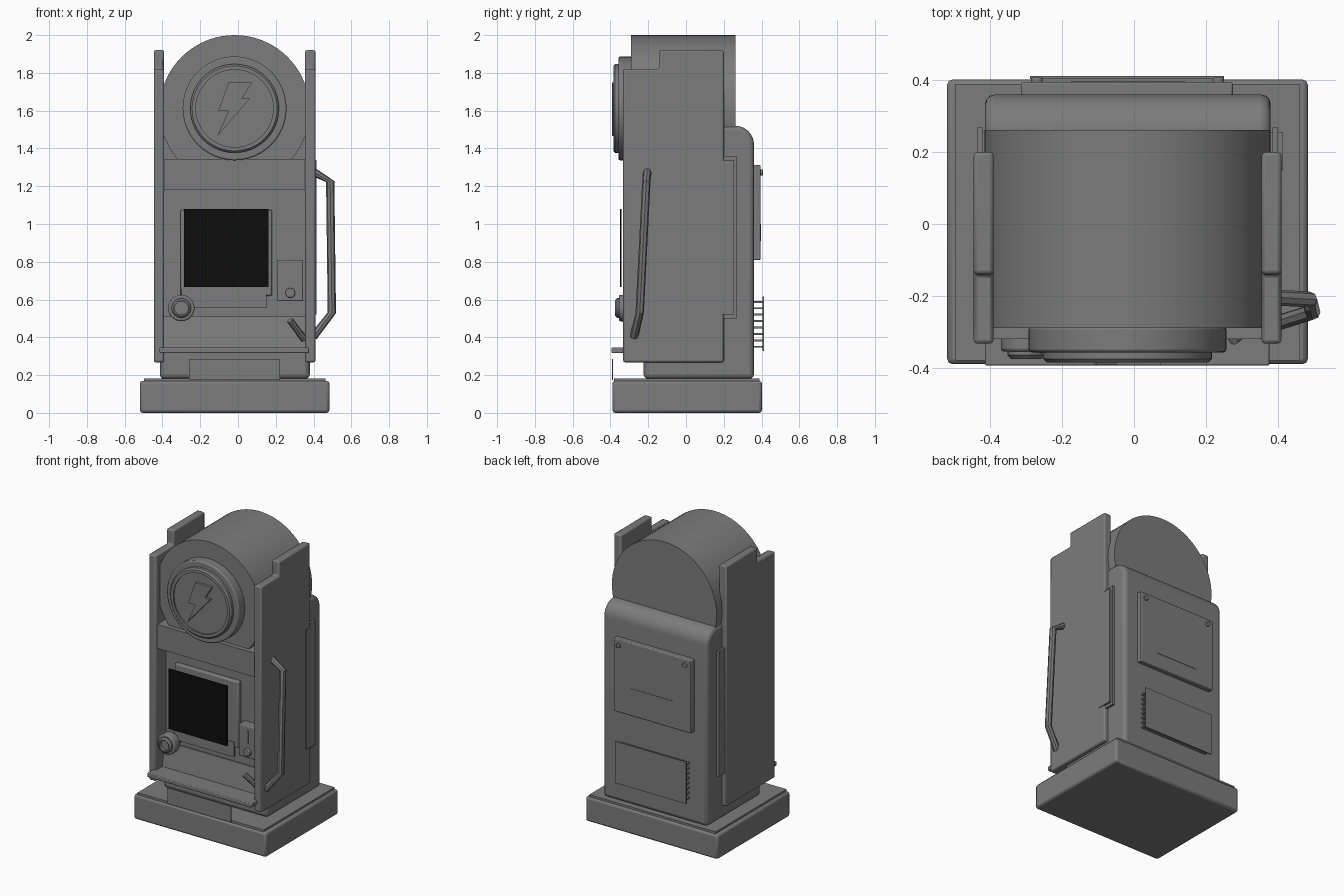
import bpy, bmesh, math
from mathutils import Vector

if "Cube" in bpy.data.objects:
    bpy.data.objects.remove(bpy.data.objects["Cube"])

CX = -0.018  # centre line of the cabinet


def material(name, rgb):
    m = bpy.data.materials.new(name)
    m.diffuse_color = (*rgb, 1)
    m.use_nodes = True
    m.node_tree.nodes["Principled BSDF"].inputs["Base Color"].default_value = m.diffuse_color
    return m


GREY = material("grey metal", (0.2, 0.2, 0.2))
BLACK = material("black glass", (0.004, 0.004, 0.004))


def finish(name, bm, mat=GREY, bevel=0, segs=2):
    bmesh.ops.recalc_face_normals(bm, faces=bm.faces)
    me = bpy.data.meshes.new(name)
    bm.to_mesh(me)
    bm.free()
    ob = bpy.data.objects.new(name, me)
    bpy.context.collection.objects.link(ob)
    me.materials.append(mat)
    bpy.ops.object.select_all(action='DESELECT')
    ob.select_set(True)
    bpy.context.view_layer.objects.active = ob
    if bevel:
        mod = ob.modifiers.new("bevel", 'BEVEL')
        mod.width, mod.segments = bevel, segs
        mod.limit_method = 'ANGLE'
        mod.angle_limit = math.radians(40)
    bpy.ops.object.shade_smooth_by_angle(angle=math.radians(35))
    return ob


def box(name, x, y, z, mat=GREY, bevel=0):
    bm = bmesh.new()
    bmesh.ops.create_cube(bm, size=1)
    for v in bm.verts:
        v.co = [(a + b) / 2 + c * (b - a) for (a, b), c in zip((x, y, z), v.co)]
    return finish(name, bm, mat, bevel)


def prism(name, pts, a, b, axis, bevel=0, segs=2):
    """Extrude a profile from a to b: (y, z) points along x, or (x, z) points along y."""
    bm = bmesh.new()
    place = (lambda p, t: (t, *p)) if axis == 'x' else (lambda p, t: (p[0], t, p[1]))
    face = bm.faces.new([bm.verts.new(place(p, a)) for p in pts])
    ext = bmesh.ops.extrude_face_region(bm, geom=[face])
    step = Vector((b - a, 0, 0)) if axis == 'x' else Vector((0, b - a, 0))
    for g in ext['geom']:
        if isinstance(g, bmesh.types.BMVert):
            g.co += step
    return finish(name, bm, GREY, bevel, segs)


def disc(name, x, z, r, y0, y1, n=48, bevel=0):
    pts = [(x + r * math.cos(i * math.tau / n), z + r * math.sin(i * math.tau / n)) for i in range(n)]
    return prism(name, pts, y0, y1, 'y', bevel)


def ring(name, x, z, r_out, r_in, y0, y1, n=48):
    """Tube wall facing the front."""
    bm = bmesh.new()
    prof = [(r_out, y1), (r_out, y0 + 0.01), (r_out - 0.01, y0), (r_in, y0), (r_in, y1)]
    loops = [[bm.verts.new((x + r * math.cos(i * math.tau / n), y, z + r * math.sin(i * math.tau / n)))
              for i in range(n)] for r, y in prof]
    for k in range(len(prof)):
        p, q = loops[k], loops[(k + 1) % len(prof)]
        for i in range(n):
            j = (i + 1) % n
            bm.faces.new((p[i], p[j], q[j], q[i]))
    return finish(name, bm)


def rod(name, pts, r, sides=8):
    """Bar swept along a path."""
    bm = bmesh.new()
    pts = [Vector(p) for p in pts]
    rings = []
    for i, p in enumerate(pts):
        t = (pts[min(i + 1, len(pts) - 1)] - pts[max(i - 1, 0)]).normalized()
        u = t.cross(Vector((0, 1, 0))).normalized()
        w = t.cross(u)
        rings.append([bm.verts.new(p + r * (math.cos(k * math.tau / sides) * u + math.sin(k * math.tau / sides) * w))
                      for k in range(sides)])
    for p, q in zip(rings, rings[1:]):
        for i in range(sides):
            j = (i + 1) % sides
            bm.faces.new((p[i], p[j], q[j], q[i]))
    bm.faces.new(rings[0])
    bm.faces.new(rings[-1])
    return finish(name, bm)


# Plinth
box("base", (-0.52, 0.484), (-0.39, 0.402), (0, 0.17), bevel=0.015)
box("base_top_plate", (-0.498, 0.462), (-0.38, 0.39), (0.16, 0.183))
box("front_kick_plate", (-0.26, 0.222), (-0.392, -0.386), (0.175, 0.285))

# Main body with a rounded upper back edge
arc = [(0.26 + 0.1 * math.cos(a), 1.42 + 0.1 * math.sin(a)) for a in [i * math.pi / 16 for i in range(9)]]
prism("body", [(-0.225, 0.18), (0.36, 0.18)] + arc + [(-0.225, 1.52)], -0.414, 0.38, 'x', bevel=0.025, segs=3)

# Stepped side panels and the strips behind them
step = [(-0.333, 0.268), (0.2, 0.268), (0.2, 1.92), (-0.14, 1.92), (-0.14, 1.82), (-0.333, 1.82)]
for side, x0, sx in (("left", -0.446, -0.437), ("right", 0.355, 0.385)):
    prism(side + "_side_panel", step, x0, x0 + 0.055, 'x', bevel=0.01)
    box(side + "_side_strip", (sx, sx + 0.016), (0.15, 0.268), (0.5, 1.36))
    box(side + "_strip_mount", (min(sx + 0.01, 0.37), max(sx + 0.03, 0.39)), (0.15, 0.255), (0.52, 1.34))

# Top drum and round emblem housing
disc("drum", CX, 1.602, 0.398, -0.29, 0.262, n=72)
disc("emblem_back", CX, 1.612, 0.275, -0.357, -0.285, bevel=0.008)
ring("emblem_ring", CX, 1.612, 0.235, 0.205, -0.385, -0.35)
disc("emblem_face", CX, 1.612, 0.21, -0.375, -0.35)
bolt = [(-0.05, 1.75), (0.075, 1.75), (0.022, 1.665), (0.065, 1.665),
        (-0.11, 1.465), (-0.05, 1.597), (-0.105, 1.597)]
prism("emblem_zigzag", bolt, -0.393, -0.37, 'y')

# Front band, screen and lower fascia
box("front_band", (-0.393, 0.357), (-0.32, -0.22), (1.18, 1.345))
box("screen_frame", (-0.305, 0.18), (-0.255, -0.22), (0.62, 1.075), bevel=0.008)
box("screen", (-0.285, 0.162), (-0.35, -0.342), (0.667, 1.08), BLACK)
box("label_strip", (-0.3, 0.152), (-0.262, -0.25), (0.555, 0.657))
prism("lower_fascia", [(-0.22, 0.51), (-0.235, 0.51), (-0.265, 0.34), (-0.22, 0.34)], -0.393, 0.357, 'x')
box("front_tray", (-0.415, 0.377), (-0.394, -0.22), (0.317, 0.347), bevel=0.005)

# Coin slot box
box("coin_box", (0.206, 0.345), (-0.288, -0.22), (0.592, 0.81), bevel=0.006)
box("coin_slot", (0.272, 0.28), (-0.293, -0.285), (0.69, 0.78))
disc("coin_button", 0.277, 0.635, 0.026, -0.305, -0.28, n=20, bevel=0.005)

# Round knob and small lever
disc("knob_shaft", -0.3, 0.555, 0.035, -0.33, -0.22, n=20)
disc("knob", -0.3, 0.555, 0.07, -0.355, -0.295, n=24, bevel=0.008)
ring("knob_rim", -0.3, 0.555, 0.052, 0.035, -0.375, -0.35, n=24)
rod("front_lever", [(0.275, -0.32, 0.49), (0.35, -0.26, 0.39)], 0.018)

# Pull handle on the right side
rod("side_handle", [(0.4, -0.205, 1.275), (0.488, -0.21, 1.225), (0.497, -0.245, 0.53), (0.4, -0.275, 0.405)], 0.022)

# Back access panel with screws
box("back_panel", (-0.315, 0.275), (0.35, 0.395), (0.81, 1.312), bevel=0.006)
box("back_label", (-0.175, 0.14), (0.393, 0.398), (0.91, 1.0))
for i, x in enumerate((-0.27, 0.235)):
    disc(f"back_screw_{i + 1}", x, 1.272, 0.016, 0.39, 0.407, n=16, bevel=0.003)

# Back vent: slats behind a thin cover
box("vent_cover", (-0.29, 0.25), (0.404, 0.412), (0.328, 0.615))
for i in range(8):
    z = 0.345 + i * 0.034
    box(f"vent_slat_{i + 1}", (-0.28, 0.24), (0.355, 0.406), (z, z + 0.01))
